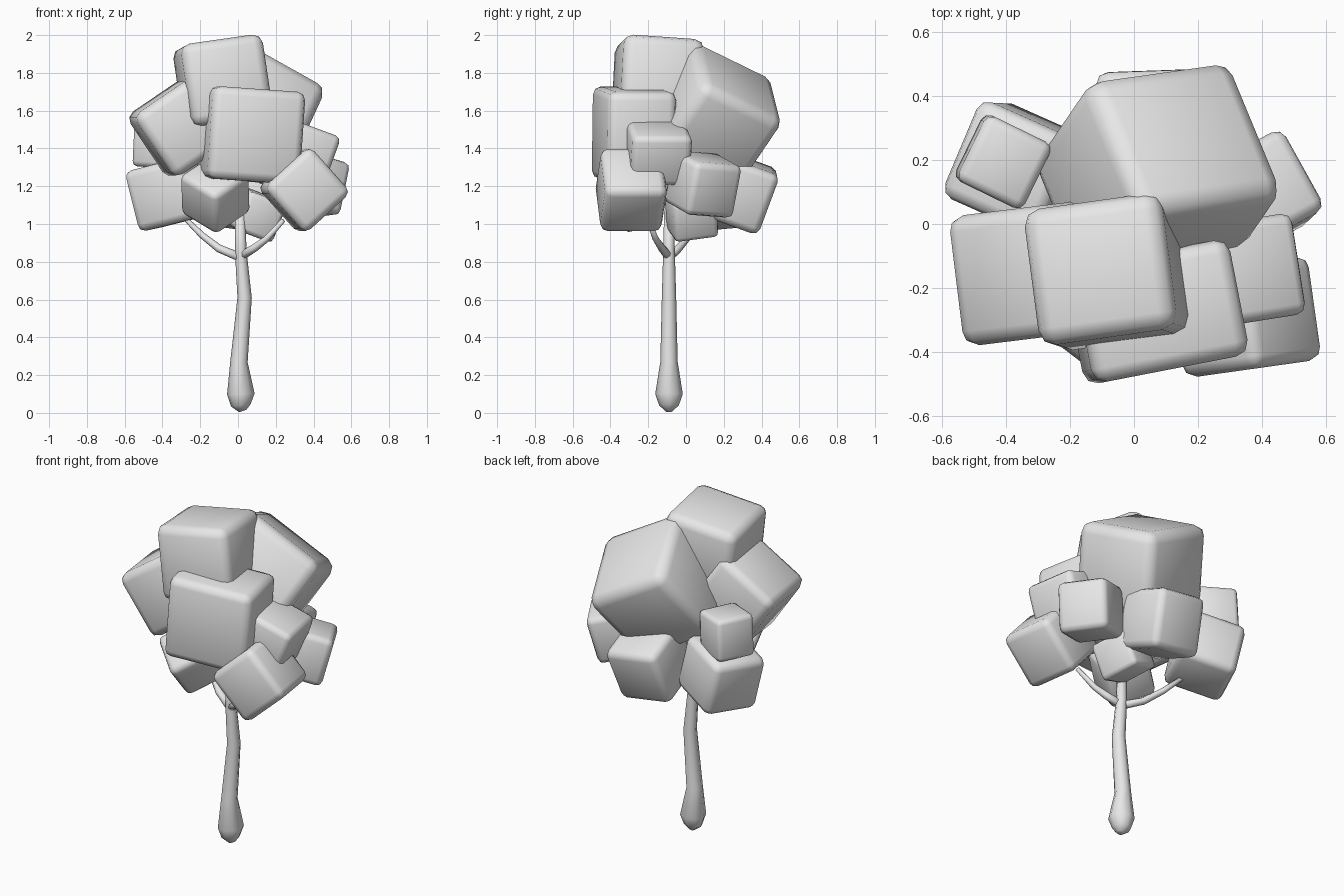
import bpy, bmesh, math
from mathutils import Vector, Euler

old = bpy.data.objects.get("Cube")
if old:
    bpy.data.objects.remove(old, do_unlink=True)

grey = bpy.data.materials.new("plain_grey")
grey.use_nodes = True
grey.diffuse_color = (0.8, 0.8, 0.8, 1)
for node in grey.node_tree.nodes:
    if node.type == 'BSDF_PRINCIPLED':
        node.inputs["Base Color"].default_value = grey.diffuse_color


def finish(name, bm):
    """Turn a bmesh into a smooth grey object."""
    bmesh.ops.recalc_face_normals(bm, faces=bm.faces)
    for f in bm.faces:
        f.smooth = True
    mesh = bpy.data.meshes.new(name)
    bm.to_mesh(mesh)
    bm.free()
    mesh.materials.append(grey)
    obj = bpy.data.objects.new(name, mesh)
    bpy.context.collection.objects.link(obj)
    return obj


def leaf_block(name, centre, size, turn):
    """A tilted foliage cube with rounded edges."""
    bm = bmesh.new()
    bmesh.ops.create_cube(bm, size=1)
    bmesh.ops.scale(bm, vec=size, verts=bm.verts)
    bmesh.ops.bevel(bm, geom=bm.edges[:], offset=0.12 * min(size),
                    segments=2, profile=0.5, affect='EDGES')
    obj = finish(name, bm)
    obj.location = centre
    obj.rotation_euler = Euler([math.radians(a) for a in turn])


def tube(name, points, sides=8):
    """A tapered limb through (x, y, z, radius) points."""
    bm = bmesh.new()
    path = [Vector(p[:3]) for p in points]
    rings = []
    for i, p in enumerate(path):
        along = path[min(i + 1, len(path) - 1)] - path[max(i - 1, 0)]
        side = along.cross(Vector((0, 1, 0))).normalized()
        other = along.cross(side).normalized()
        ring = []
        for k in range(sides):
            a = math.tau * k / sides
            offset = side * math.cos(a) + other * math.sin(a)
            ring.append(bm.verts.new(p + offset * points[i][3]))
        rings.append(ring)
    for low, high in zip(rings, rings[1:]):
        for k in range(sides):
            n = (k + 1) % sides
            bm.faces.new((low[k], low[n], high[n], high[k]))
    bm.faces.new(rings[0])
    bm.faces.new(rings[-1])
    finish(name, bm)


# Trunk with a swollen foot, and two branches
tube("trunk", [(0.025, -0.09, 0.01, 0.02), (0.015, -0.09, 0.04, 0.052),
               (0.015, -0.09, 0.1, 0.073), (0.005, -0.09, 0.27, 0.046),
               (0.035, -0.09, 0.61, 0.038), (0.015, -0.09, 0.85, 0.031),
               (0.01, -0.09, 1.1, 0.025)])
tube("right_branch", [(0.01, -0.09, 0.825, 0.024), (-0.1, -0.04, 0.87, 0.021),
                      (-0.19, 0.02, 0.94, 0.017), (-0.29, 0.09, 1.04, 0.012)])
tube("left_branch", [(0.01, -0.09, 0.825, 0.024), (0.09, -0.13, 0.875, 0.021),
                     (0.15, -0.16, 0.92, 0.017), (0.24, -0.2, 1.02, 0.012)])

# Foliage blocks: centre, size, tilt in degrees
blocks = {
    "top_foliage": ((-0.08, -0.15, 1.75), (0.44, 0.43, 0.44), (-4, -8, 8)),
    "back_upper_foliage": ((0.075, 0.145, 1.56), (0.53, 0.51, 0.52), (-28, 29, 8)),
    "front_foliage": ((0.07, -0.275, 1.47), (0.5, 0.37, 0.49), (0, 4, 11)),
    "right_upper_foliage": ((-0.3, -0.15, 1.515), (0.4, 0.41, 0.4), (0, -34, 7)),
    "right_small_foliage": ((-0.41, 0.195, 1.425), (0.23, 0.23, 0.25), (0, 3, -26)),
    "right_lower_foliage": ((-0.36, 0.175, 1.165), (0.34, 0.33, 0.33), (5, -13, -24)),
    "left_front_foliage": ((0.35, -0.29, 1.18), (0.33, 0.33, 0.33), (0, -42, 8)),
    "left_middle_foliage": ((0.335, -0.15, 1.38), (0.31, 0.32, 0.28), (0, 20, 9)),
    "left_back_foliage": ((0.385, 0.09, 1.21), (0.29, 0.29, 0.29), (-4, 15, 28)),
    "back_lower_foliage": ((0.04, 0.28, 1.17), (0.33, 0.33, 0.34), (-20, 8, 2)),
    "inner_foliage": ((0.1, 0.03, 1.05), (0.22, 0.24, 0.22), (8, 20, 15)),
    "front_lower_foliage": ((-0.12, -0.25, 1.16), (0.27, 0.27, 0.27), (29, -28, 38)),
}
for name, (centre, size, turn) in blocks.items():
    leaf_block(name, centre, size, turn)
